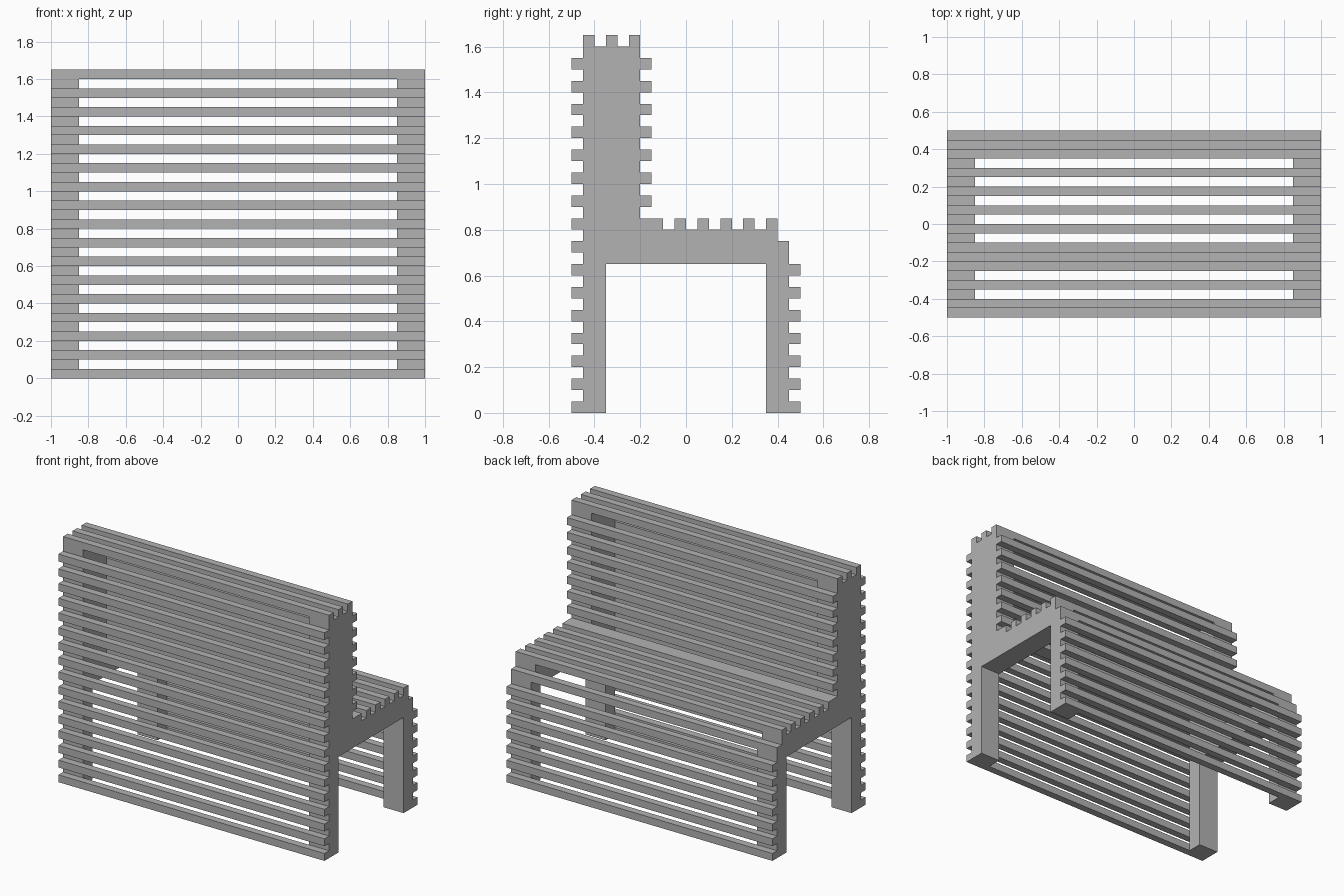
import bpy
import bmesh

cube = bpy.data.objects.get("Cube")
if cube:
    bpy.data.objects.remove(cube, do_unlink=True)

grey = bpy.data.materials.new("plain grey")
grey.use_nodes = True
colour = (0.45, 0.45, 0.45, 1)
grey.diffuse_color = colour
grey.node_tree.nodes["Principled BSDF"].inputs["Base Color"].default_value = colour

T = 0.05          # slat thickness
PITCH = 0.1       # slat spacing


def extrude_profile(name, profile, x0, x1):
    """Extrude a (y, z) outline along x."""
    bm = bmesh.new()
    face = bm.faces.new([bm.verts.new((x0, y, z)) for y, z in profile])
    moved = bmesh.ops.extrude_face_region(bm, geom=[face])["geom"]
    verts = [v for v in moved if isinstance(v, bmesh.types.BMVert)]
    bmesh.ops.translate(bm, verts=verts, vec=(x1 - x0, 0, 0))
    bmesh.ops.recalc_face_normals(bm, faces=bm.faces)
    mesh = bpy.data.meshes.new(name)
    bm.to_mesh(mesh)
    bm.free()
    mesh.materials.append(grey)
    obj = bpy.data.objects.new(name, mesh)
    bpy.context.collection.objects.link(obj)
    return obj


def slat_row(name, y, z, count=1, dy=0.0, dz=0.0, depth=T):
    """Full-width slats starting at the lower corner (y, z)."""
    for i in range(count):
        a, b = y + i * dy, z + i * dz
        outline = [(a, b), (a + depth, b), (a + depth, b + T), (a, b + T)]
        extrude_profile(f"{name}_{i + 1}", outline, -1, 1)


# Side frames: legs, seat rail and backrest post in one outline
frame = [(-0.45, 0), (-0.35, 0), (-0.35, 0.65), (0.35, 0.65), (0.35, 0),
         (0.45, 0), (0.45, 0.7), (0.4, 0.7), (0.4, 0.8), (-0.2, 0.8),
         (-0.2, 1.6), (-0.45, 1.6)]
extrude_profile("right_frame", frame, -1, -0.85)
extrude_profile("left_frame", frame, 0.85, 1)

# Slats on the outer face of the backrest, down to the floor
slat_row("rear_slat", -0.5, 0, 16, dz=PITCH)
# Slats along the top of the backrest
slat_row("top_slat", -0.45, 1.6, 3, dy=PITCH)
# Slats on the inner face of the backrest
slat_row("backrest_slat", -0.2, 0.9, 7, dz=PITCH)
# Seat slats, with a wide one against the backrest
slat_row("seat_inner_slat", -0.2, 0.8, depth=2 * T)
slat_row("seat_slat", -0.05, 0.8, 5, dy=PITCH)
# Seat edge slat and the slats over the leg faces
slat_row("seat_edge_slat", 0.4, 0.7)
slat_row("leg_slat", 0.45, 0, 7, dz=PITCH)
